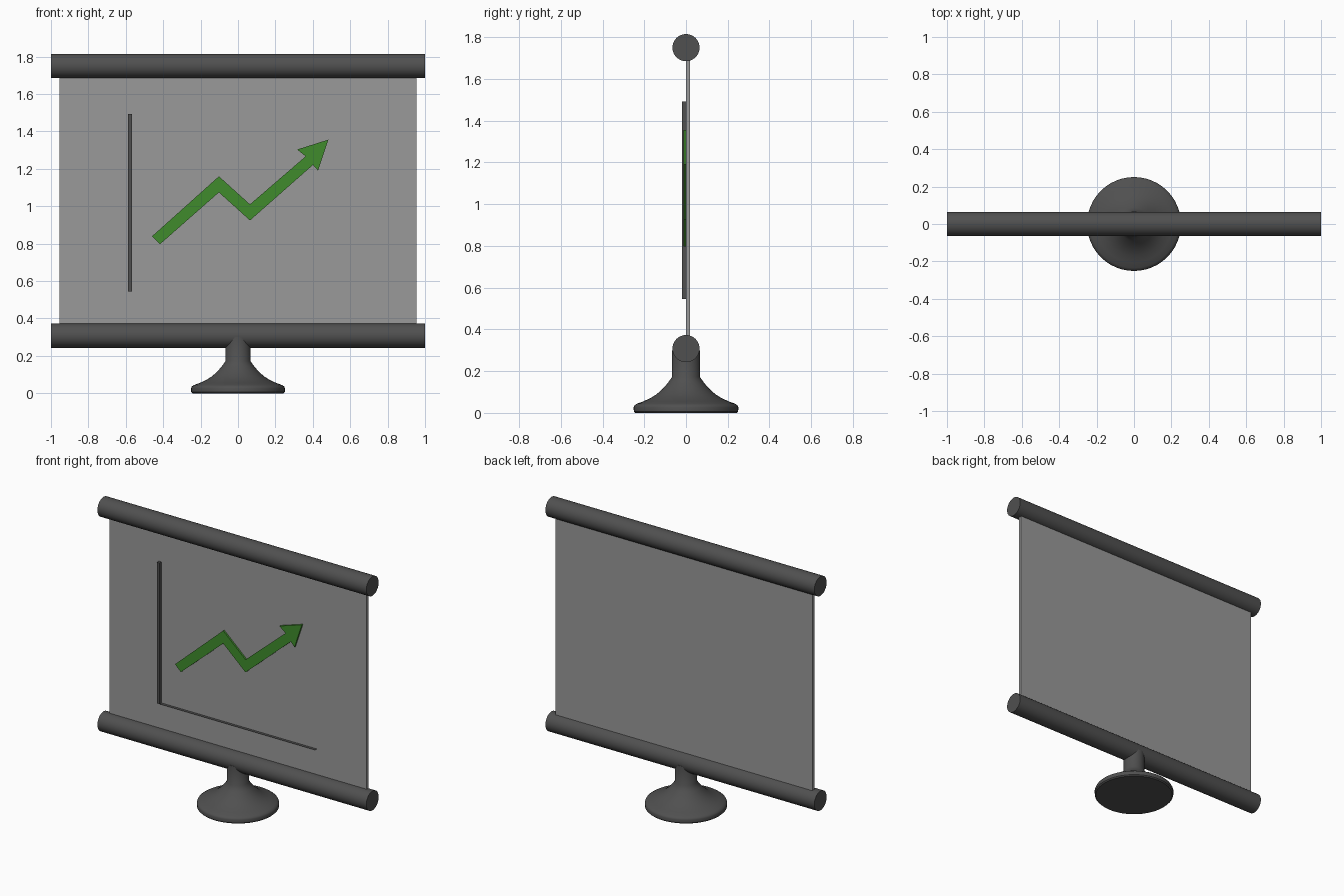
import bpy, bmesh, math
from mathutils import Matrix

if "Cube" in bpy.data.objects:
    bpy.data.objects.remove(bpy.data.objects["Cube"])


def material(name, rgb):
    m = bpy.data.materials.new(name)
    m.diffuse_color = (*rgb, 1)
    m.use_nodes = True
    m.node_tree.nodes["Principled BSDF"].inputs["Base Color"].default_value = m.diffuse_color
    return m


DARK = material("dark_grey", (0.08, 0.08, 0.08))
LIGHT = material("screen_grey", (0.32, 0.32, 0.32))
GREEN = material("arrow_green", (0.05, 0.26, 0.025))


def finish(name, bm, mat, smooth=False):
    bmesh.ops.recalc_face_normals(bm, faces=bm.faces[:])
    me = bpy.data.meshes.new(name)
    bm.to_mesh(me)
    bm.free()
    ob = bpy.data.objects.new(name, me)
    bpy.context.collection.objects.link(ob)
    me.materials.append(mat)
    if smooth:
        bpy.ops.object.select_all(action='DESELECT')
        ob.select_set(True)
        bpy.context.view_layer.objects.active = ob
        bpy.ops.object.shade_smooth_by_angle(angle=math.radians(35))
    return ob


def box(name, lo, hi, mat):
    bm = bmesh.new()
    bmesh.ops.create_cube(bm, size=1)
    for v in bm.verts:
        v.co = [(a + b) / 2 + c * (b - a) for a, b, c in zip(lo, hi, v.co)]
    return finish(name, bm, mat)


# Top and bottom rollers
for name, z in (("top_roller", 1.75), ("bottom_roller", 0.308)):
    bm = bmesh.new()
    bmesh.ops.create_cone(
        bm, cap_ends=True, segments=48, radius1=0.065, radius2=0.065, depth=2,
        matrix=Matrix.Translation((0, 0, z)) @ Matrix.Rotation(math.pi / 2, 4, 'Y'))
    finish(name, bm, DARK, True)

# Screen sheet hanging between the rollers
box("screen", (-0.955, 0.0, 0.308), (0.955, 0.02, 1.75), LIGHT)

# Chart axes: an upright bar and a paper-thin ledge
box("chart_vertical_axis", (-0.588, -0.02, 0.545), (-0.568, 0.0, 1.493), DARK)
bm = bmesh.new()
bm.faces.new([bm.verts.new((x, y, 0.545)) for x, y in
              ((-0.588, -0.02), (0.587, -0.02), (0.587, 0.0), (-0.588, 0.0))])
finish("chart_horizontal_axis", bm, DARK)

# Zigzag arrow, extruded from its outline
outline = [(-0.46, 0.839), (-0.102, 1.16), (0.064, 1.01), (0.362, 1.267),
           (0.316, 1.303), (0.483, 1.356), (0.428, 1.19), (0.401, 1.221),
           (0.064, 0.924), (-0.102, 1.074), (-0.417, 0.797)]
bm = bmesh.new()
face = bm.faces.new([bm.verts.new((x, -0.012, z)) for x, z in outline])
ext = bmesh.ops.extrude_face_region(bm, geom=[face])
for v in ext["geom"]:
    if isinstance(v, bmesh.types.BMVert):
        v.co.y = 0.0
finish("growth_arrow", bm, GREEN)

# Flared pedestal with neck, turned from a profile
profile = [(0, 0), (0.243, 0), (0.25, 0.007), (0.251, 0.027), (0.247, 0.036),
           (0.235, 0.044), (0.205, 0.055), (0.17, 0.071), (0.14, 0.09),
           (0.113, 0.114), (0.088, 0.142), (0.067, 0.172), (0.067, 0.3), (0, 0.3)]
bm = bmesh.new()
verts = [bm.verts.new((r, 0, z)) for r, z in profile]
edges = [bm.edges.new(pair) for pair in zip(verts, verts[1:])]
bmesh.ops.spin(bm, geom=verts + edges, cent=(0, 0, 0), axis=(0, 0, 1),
               angle=math.tau, steps=48, use_duplicate=False)
bmesh.ops.remove_doubles(bm, verts=bm.verts[:], dist=1e-4)
finish("pedestal", bm, DARK, True)
